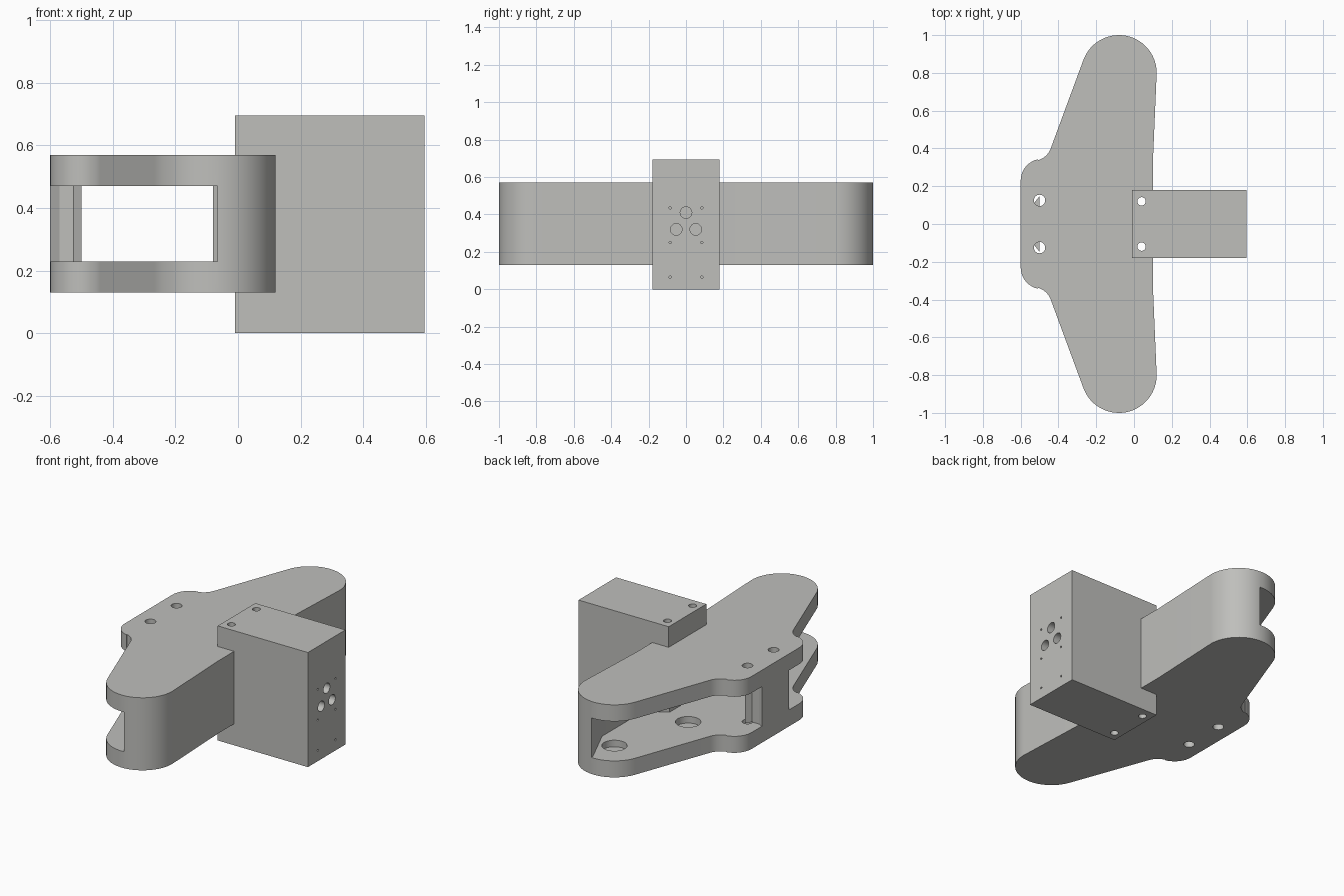
import bpy, bmesh, math

if "Cube" in bpy.data.objects:
    bpy.data.objects.remove(bpy.data.objects["Cube"])

grey = bpy.data.materials.new("light_grey")
grey.diffuse_color = (0.52, 0.52, 0.50, 1)
grey.use_nodes = True
grey.node_tree.nodes["Principled BSDF"].inputs["Base Color"].default_value = grey.diffuse_color


def prism(name, pts, z0, z1):
    """Extrude a plan outline between two heights."""
    bm = bmesh.new()
    face = bm.faces.new([bm.verts.new((x, y, z0)) for x, y in pts])
    ext = bmesh.ops.extrude_face_region(bm, geom=[face])
    verts = [g for g in ext["geom"] if isinstance(g, bmesh.types.BMVert)]
    bmesh.ops.translate(bm, verts=verts, vec=(0, 0, z1 - z0))
    bmesh.ops.recalc_face_normals(bm, faces=bm.faces)
    me = bpy.data.meshes.new(name)
    bm.to_mesh(me)
    bm.free()
    me.materials.append(grey)
    ob = bpy.data.objects.new(name, me)
    bpy.context.collection.objects.link(ob)
    return ob


def arc(cx, cy, r, a0, a1, n):
    return [(cx + r * math.cos(math.radians(a0 + (a1 - a0) * i / n)),
             cy + r * math.sin(math.radians(a0 + (a1 - a0) * i / n))) for i in range(n + 1)]


def mirrored(half):
    """Close a half outline by reflecting it across y = 0."""
    return half + [(x, -y) for x, y in reversed(half)]


def drill(x, y, r, z0, z1, n=32):
    return prism("cutter", arc(x, y, r, 0, 360 * (n - 1) / n, n - 1), z0, z1)


def drill_x(y, z, r, x0, x1, n=24):
    """Horizontal drill along the x axis."""
    ob = drill(0, 0, r, x0, x1, n)
    for v in ob.data.vertices:
        a, b, c = v.co
        v.co = (c, y + a, z + b)
    ob.data.update()
    return ob


def carve(ob, cutters):
    for c in cutters:
        c.hide_render = True
        m = ob.modifiers.new("cut", 'BOOLEAN')
        m.operation, m.solver, m.object = 'DIFFERENCE', 'EXACT', c
        bpy.context.view_layer.objects.active = ob
        bpy.ops.object.modifier_apply(modifier=m.name)
        bpy.data.objects.remove(c)


def smooth(ob):
    bpy.ops.object.select_all(action='DESELECT')
    ob.select_set(True)
    bpy.context.view_layer.objects.active = ob
    bpy.ops.object.shade_smooth_by_angle(angle=math.radians(25))


# winged body: rounded arm tips, concave fillets and a rounded nose
half = [(0.10, 0.33)]
half += arc(-0.08, 0.80, 0.20, 0, 159.6, 28)
half += arc(-0.535, 0.434, 0.10, -20.4, -75, 8)
half += arc(-0.485, 0.23, 0.115, 102, 180, 10)
body = prism("winged_body", mirrored(half), 0.13, 0.57)

# slot between the two plates, leaving a stepped spine wall
slot = mirrored([(-0.80, 1.10), (-0.065, 1.10), (-0.065, 0.985),
                 (0.045, 0.74), (0.045, 0.36), (-0.08, 0.27)])
cuts = [prism("cutter", slot, 0.23, 0.47)]

for s in (1, -1):
    # pin holes in the nose and bolt holes shared with the block
    cuts += [drill(-0.50, s * 0.125, 0.03, -0.1, 0.8),
             drill(0.04, s * 0.12, 0.022, -0.1, 0.8)]
    # shallow bearing seats inside both plates
    for x, y in ((-0.08, 0.80), (-0.235, 0.315)):
        cuts += [drill(x, s * y, 0.07, 0.19, 0.25), drill(x, s * y, 0.07, 0.45, 0.51)]
carve(body, cuts)
smooth(body)

# spacer wall joining the plates at the nose
prism("nose_spacer", mirrored([(-0.60, 0.13), (-0.57, 0.115), (-0.525, 0.115), (-0.50, 0.148)]),
      0.23, 0.47)

# mounting block
block = prism("mounting_block", mirrored([(-0.01, 0.18), (0.595, 0.18)]), 0.0, 0.695)
cuts = [drill(0.04, s * 0.12, 0.022, -0.1, 0.8) for s in (1, -1)]
# three ports and six small screw holes on the outer face
cuts += [drill_x(y, z, 0.031, 0.48, 0.7) for y, z in ((0, 0.41), (0.052, 0.32), (-0.052, 0.32))]
cuts += [drill_x(s * 0.085, z, 0.006, 0.53, 0.7, 12) for s in (1, -1) for z in (0.435, 0.25, 0.065)]
carve(block, cuts)
smooth(block)
